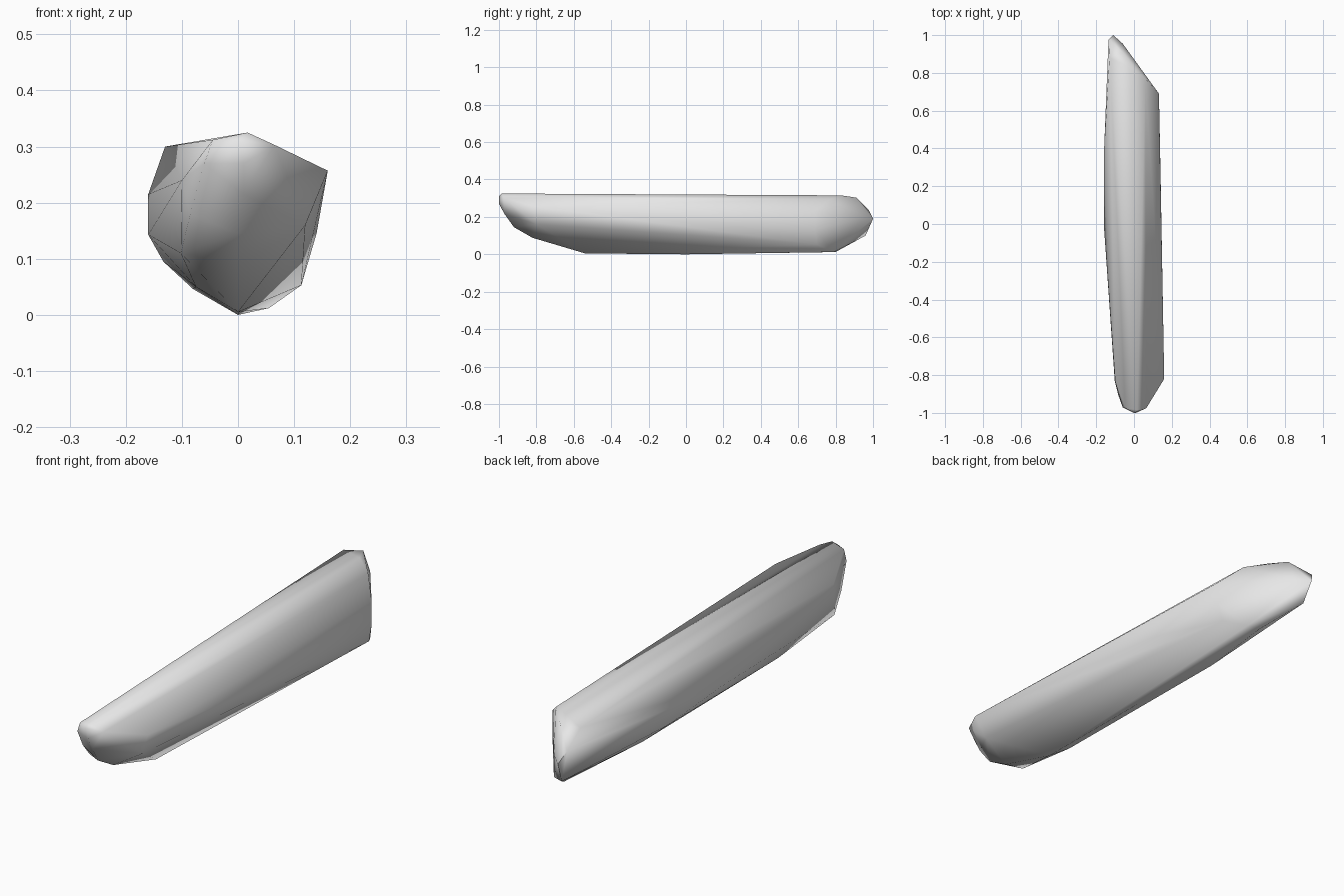
import bpy, bmesh, math

stone = bpy.data.materials.new("stone grey")
stone.diffuse_color = (0.8, 0.8, 0.8, 1)

# Corner points of the long stone, grouped by region (x, y, z)
nose = [(0, -1, 0.31), (0.01, -1, 0.27), (-0.045, -0.975, 0.312), (0.017, -0.985, 0.325),
        (0.065, -0.975, 0.303), (-0.06, -0.97, 0.27), (0.01, -0.97, 0.215),
        (0, -0.92, 0.145), (-0.085, -0.9, 0.18)]
chin = [(0.16, -0.82, 0.257), (0.12, -0.8, 0.16), (0, -0.82, 0.088),
        (-0.102, -0.83, 0.11), (-0.1, -0.83, 0.24), (0, -0.54, 0.005), (-0.075, -0.5, 0.05)]
middle = [(-0.16, 0, 0.143), (-0.16, 0.35, 0.215), (-0.133, 0.3, 0.095),
          (-0.08, 0.4, 0.046), (0, 0, 0), (0.14, 0.3, 0.145)]
tail = [(0.132, 0.69, 0.13), (0.132, 0.69, 0.23), (0.113, 0.7, 0.053), (0.055, 0.79, 0.012),
        (0, 0.8, 0.012), (-0.02, 0.83, 0.315), (0.06, 0.77, 0.295), (-0.13, 0.88, 0.3),
        (-0.06, 0.91, 0.303), (-0.11, 1, 0.19), (-0.135, 0.975, 0.24),
        (-0.06, 0.955, 0.2), (-0.1, 0.96, 0.1)]

# Wrap the corners in a closed convex skin
bm = bmesh.new()
for p in nose + chin + middle + tail:
    bm.verts.new(p)
hull = bmesh.ops.convex_hull(bm, input=bm.verts[:])
loose = [v for v in bm.verts if not v.link_faces]
bmesh.ops.delete(bm, geom=loose, context='VERTS')
bmesh.ops.recalc_face_normals(bm, faces=bm.faces[:])

mesh = bpy.data.meshes.new("long_stone")
bm.to_mesh(mesh)
bm.free()
mesh.materials.append(stone)
obj = bpy.data.objects.new("long_stone", mesh)
bpy.context.collection.objects.link(obj)

# Soft shading over the worn faces
bpy.context.view_layer.objects.active = obj
obj.select_set(True)
bpy.ops.object.shade_smooth_by_angle(angle=math.radians(70))
